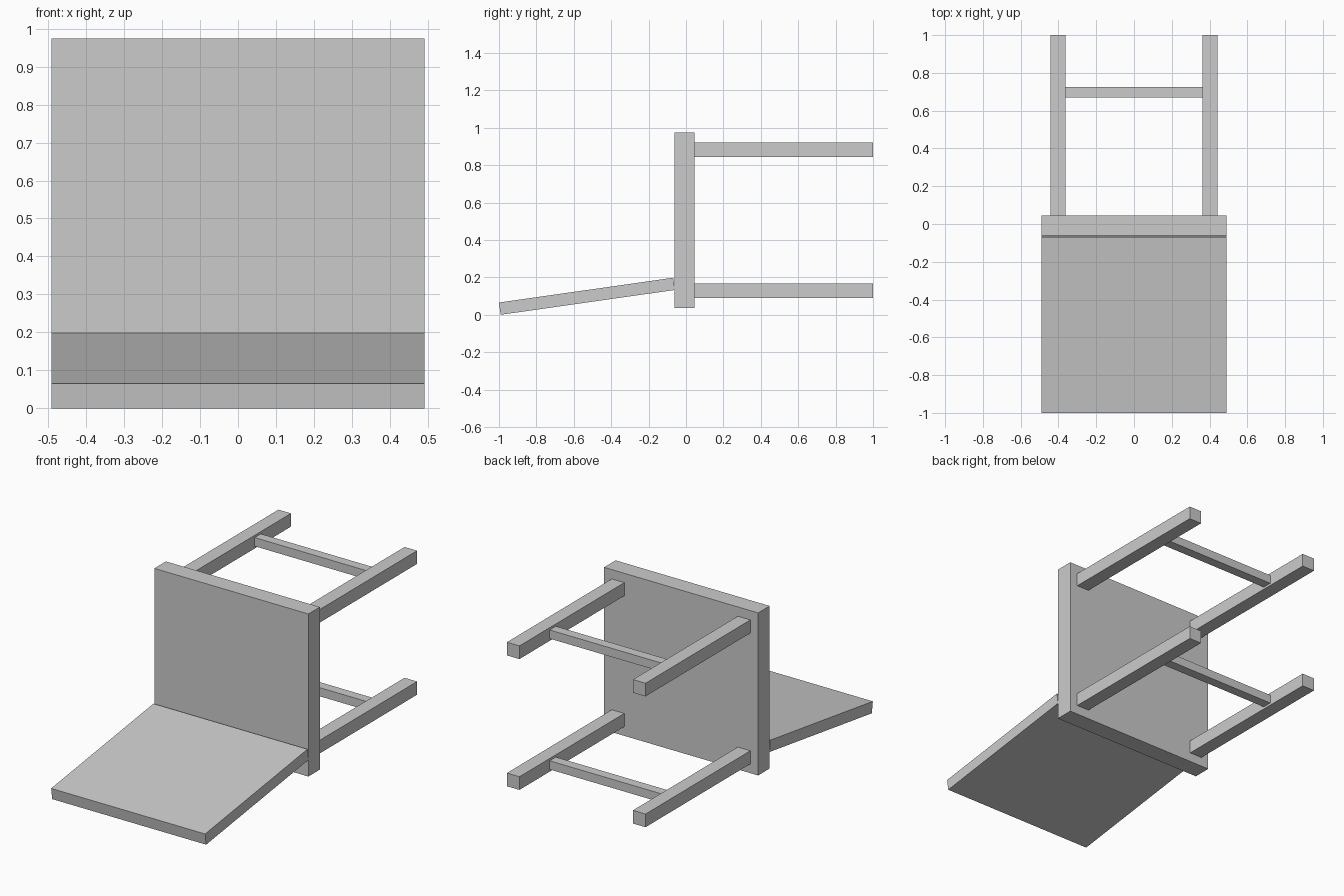
import bpy, bmesh
from mathutils import Matrix, Vector
import math

if "Cube" in bpy.data.objects:
    bpy.data.objects.remove(bpy.data.objects["Cube"])

grey = bpy.data.materials.new("plain grey")
grey.diffuse_color = (0.6, 0.6, 0.6, 1)
grey.use_nodes = True
grey.node_tree.nodes["Principled BSDF"].inputs["Base Color"].default_value = grey.diffuse_color


def box(name, center, size, tilt=0.0):
    """Flat-faced box, tilted about the x axis."""
    mesh = bpy.data.meshes.new(name)
    bm = bmesh.new()
    bmesh.ops.create_cube(bm, size=1, matrix=(
        Matrix.Translation(Vector(center))
        @ Matrix.Rotation(tilt, 4, 'X')
        @ Matrix.Diagonal((*size, 1))))
    bm.to_mesh(mesh)
    bm.free()
    mesh.materials.append(grey)
    obj = bpy.data.objects.new(name, mesh)
    bpy.context.collection.objects.link(obj)
    return obj


# Chair tipped onto its back: the seat stands upright, the legs point to +y
box("seat", (0, -0.008, 0.506), (0.982, 0.105, 0.937))

# Backrest, resting on its far edge and leaning against the seat
box("backrest", (0, -0.53, 0.0992), (0.982, 0.941, 0.066), math.radians(8.1))

# Legs, with a stretcher joining each left and right pair
for row, z in (("front", 0.883), ("rear", 0.129)):
    for side, x in (("left", -0.402), ("right", 0.402)):
        box(f"{row}_{side}_leg", (x, 0.5225, z), (0.08, 0.955, 0.076))
    box(f"{row}_stretcher", (0, 0.697, z), (0.724, 0.056, 0.05))
